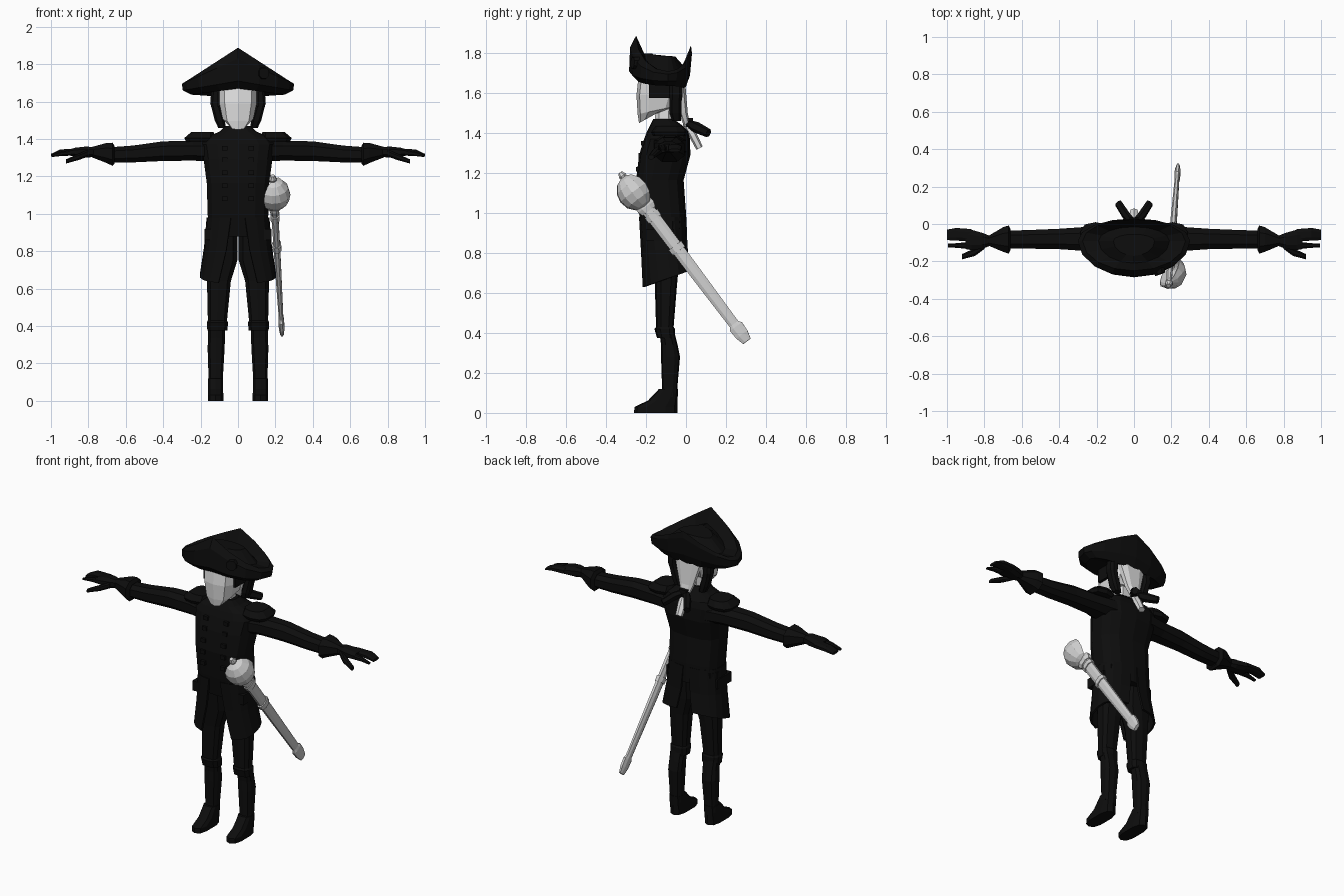
import bpy, bmesh, math
from mathutils import Vector


def material(name, value):
    m = bpy.data.materials.new(name)
    m.diffuse_color = (value, value, value, 1)
    return m


BLACK = material("black cloth", 0.004)
PALE = material("pale skin and hair", 0.75)
STEEL = material("steel", 0.62)


def loft(name, rings, mat, closed=True, mirror=False, thick=0):
    """Skin a list of equal-length point rings; cap the ends when closed."""
    bm = bmesh.new()
    rows = [[bm.verts.new(p) for p in r] for r in rings]
    n = len(rows[0])
    for a, b in zip(rows, rows[1:]):
        for i in range(n if closed else n - 1):
            j = (i + 1) % n
            bm.faces.new((a[i], a[j], b[j], b[i]))
    if closed:
        bm.faces.new(rows[0][::-1])
        bm.faces.new(rows[-1])
    bmesh.ops.recalc_face_normals(bm, faces=bm.faces)
    me = bpy.data.meshes.new(name)
    bm.to_mesh(me)
    bm.free()
    ob = bpy.data.objects.new(name, me)
    bpy.context.collection.objects.link(ob)
    me.materials.append(mat)
    if thick:
        ob.modifiers.new("thickness", 'SOLIDIFY').thickness = thick
    if mirror:
        ob.modifiers.new("mirror", 'MIRROR')
    return ob


def unit(t, e):
    c, s = math.cos(t), math.sin(t)
    return math.copysign(abs(c) ** e, c), math.copysign(abs(s) ** e, s)


def around(n, e):
    return [unit(2 * math.pi * (i + 0.5) / n, e) for i in range(n)]


def slab(z, cx, hx, yf, yb, n=10, e=0.7, zb=None):
    """Horizontal ring; zb tilts the back edge to another height."""
    zb = z if zb is None else zb
    return [(cx + hx * u, (yf + yb) / 2 + (yb - yf) / 2 * v,
             (z + zb) / 2 + (zb - z) / 2 * v) for u, v in around(n, e)]


def tower(name, rows, mat, mirror=False, n=10, e=0.7):
    return loft(name, [slab(*r, n=n, e=e) for r in rows], mat, mirror=mirror)


def limb(name, rows, mat, n=8, mirror=True):
    """Rings facing x: x, centre y, centre z, half y, half z."""
    return loft(name, [[(x, y + a * u, z + b * v) for u, v in around(n, 0.8)]
                       for x, y, z, a, b in rows], mat, mirror=mirror)


def rod(name, path, mat, n=8, side=Vector((1, 0, 0)), mirror=False):
    """Tube through (point, half width along side, half width across)."""
    pts = [Vector(p[0]) for p in path]
    d = (pts[-1] - pts[0]).normalized()
    a = (side - d * side.dot(d)).normalized()
    b = d.cross(a)
    return loft(name, [[p + a * r[1] * u + b * r[2] * v for u, v in around(n, 0.9)]
                       for p, r in zip(pts, path)], mat, mirror=mirror)


def box(name, lo, hi, mat, mirror=True):
    return loft(name, [[(lo[0], lo[1], z), (hi[0], lo[1], z),
                        (hi[0], hi[1], z), (lo[0], hi[1], z)]
                       for z in (lo[2], hi[2])], mat, mirror=mirror)


# Coat body and tails
tower("coat_body", [(0.88, 0, .160, -.215, .00), (1.0, 0, .165, -.235, .00),
                    (1.165, 0, .17, -.25, -.012), (1.29, 0, .187, -.235, .022),
                    (1.37, 0, .20, -.21, .02), (1.41, 0, .17, -.195, .01),
                    (1.44, 0, .10, -.18, -.02), (1.47, 0, .07, -.165, -.06)],
      BLACK, n=14)
tails = []
for z, hx, yf, yb, gap, drop in ((.98, .168, -.236, .002, 8, 0),
                                 (.82, .182, -.228, .008, 14, .3),
                                 (.67, .205, -.225, .022, 24, 1)):
    row = []
    for i in range(9):
        t = math.radians(-90 + gap + (180 - gap * 1.4) * i / 8)
        u, v = unit(t, 0.75)
        row.append((hx * u, (yf + yb) / 2 + (yb - yf) / 2 * v, z + .042 * v * drop))
    tails.append(row)
loft("coat_tails", tails, BLACK, closed=False, mirror=True, thick=0.012)

# Coat trimmings
for z in (1.08, 1.15, 1.22, 1.29, 1.35):
    box("coat_button", (.055, -.255 + max(0, z - 1.2) * .2, z - .012),
        (.085, -.2, z + .012), BLACK)
box("pocket_flap", (.13, -.20, .86), (.178, -.06, .92), BLACK)
tower("epaulette", [(1.385, .205, .075, -.165, .0), (1.405, .205, .085, -.175, .01),
                    (1.437, .19, .062, -.15, -.015)], BLACK, mirror=True)

# Arms, gauntlets and hands
limb("sleeve", [(.12, -.085, 1.335, .095, .06), (.24, -.08, 1.337, .07, .056),
                (.40, -.08, 1.335, .058, .056), (.56, -.082, 1.32, .053, .048),
                (.70, -.083, 1.315, .05, .042)], BLACK)
limb("gauntlet_cuff", [(.66, -.083, 1.315, .06, .05), (.67, -.083, 1.318, .08, .066),
                       (.70, -.083, 1.325, .07, .058), (.785, -.09, 1.33, .024, .028)],
     BLACK)
limb("palm", [(.76, -.09, 1.33, .024, .026), (.81, -.09, 1.33, .045, .032),
              (.87, -.085, 1.33, .058, .025), (.90, -.08, 1.328, .058, .018)], BLACK)
limb("fingers", [(.87, -.06, 1.33, .035, .02), (.95, -.055, 1.328, .036, .017),
                 (1.0, -.058, 1.313, .03, .008)], BLACK)
limb("index_finger", [(.87, -.115, 1.328, .022, .018), (.94, -.115, 1.322, .014, .013),
                      (.995, -.115, 1.31, .010, .007)], BLACK)
limb("thumb", [(.80, -.115, 1.325, .02, .02), (.85, -.15, 1.305, .022, .018),
               (.92, -.175, 1.28, .015, .012)], BLACK)

# Legs and shoes
tower("breeches", [(.96, .085, .085, -.19, -.02), (.75, .086, .085, -.165, -.035),
                   (.64, .102, .066, -.156, -.045), (.43, .11, .053, -.15, -.062),
                   (.42, .11, .058, -.158, -.055), (.375, .11, .056, -.145, -.055)],
      BLACK, mirror=True)
tower("stocking", [(.42, .115, .048, -.135, -.062), (.34, .115, .047, -.125, -.042),
                   (.28, .117, .047, -.125, -.03), (.13, .119, .04, -.12, -.043),
                   (.08, .12, .04, -.12, -.045)], BLACK, mirror=True)
tower("shoe", [(.0, .12, .043, -.26, -.043), (.03, .12, .043, -.258, -.043),
               (.062, .12, .042, -.19, -.042), (.12, .12, .042, -.135, -.04)],
      BLACK, mirror=True)

# Head, neck and hair
loft("head", [slab(1.45, 0, .045, -.235, -.13, zb=1.51),
              slab(1.495, 0, .085, -.242, -.05, zb=1.535),
              slab(1.59, 0, .103, -.248, -.02),
              slab(1.68, 0, .108, -.238, -.015)], PALE)
tower("neck", [(1.42, 0, .052, -.16, -.07), (1.56, 0, .05, -.155, -.06)], PALE, n=8)
tower("back_hair", [(1.43, 0, .022, -.01, .025), (1.50, 0, .05, -.035, .01),
                    (1.65, 0, .095, -.06, -.002)], PALE, n=8)
rod("ponytail", [((0, .0, 1.45), .02, .018), ((0, .035, 1.39), .028, .02),
                 ((0, .068, 1.325), .022, .018)], PALE, n=6)
tower("side_hair", [(1.46, .085, .022, -.07, -.025), (1.50, .098, .028, -.085, -.02),
                    (1.56, .115, .026, -.085, -.02), (1.59, .122, .028, -.085, -.015),
                    (1.66, .115, .03, -.085, -.015)], BLACK, mirror=True, n=8)
box("sideburn", (.085, -.185, 1.575), (.112, -.07, 1.66), BLACK)
rod("ribbon_bow", [((0, .0, 1.455), .02, .015), ((.045, .05, 1.43), .022, .028),
                   ((.085, .112, 1.40), .02, .022)], BLACK, n=6, mirror=True)
box("ribbon_knot", (-.025, .0, 1.43), (.025, .035, 1.475), BLACK, mirror=False)

# Cocked hat: each ring is tip x, tip z, front y, front z, back y, back z
hat = []
for tx, tz, fy, fz, by, bz in ((.12, 1.655, -.215, 1.675, -.03, 1.62),
                               (.25, 1.637, -.25, 1.67, -.005, 1.62),
                               (.295, 1.66, -.285, 1.71, .02, 1.69),
                               (.30, 1.695, -.28, 1.83, .03, 1.80),
                               (.275, 1.71, -.25, 1.888, .025, 1.84),
                               (.19, 1.71, -.21, 1.80, -.015, 1.74),
                               (.11, 1.785, -.17, 1.80, -.055, 1.785)):
    row = []
    for i in range(16):
        c, s = unit(2 * math.pi * i / 16, 1)
        ey, ez = (fy, fz) if s < 0 else (by, bz)
        row.append((tx * c, -.09 + (ey + .09) * abs(s), tz + (ez - tz) * (1 - abs(c))))
    hat.append(row)
loft("cocked_hat", hat, BLACK)
rod("hat_rosette", [((.13, -.24, 1.75), .035, .035), ((.14, -.268, 1.752), .03, .03)],
    BLACK)


# Sword: points along its slanted line, t = 0 at the hilt and 1 at the tip
def along(t):
    return Vector((.195 + .04 * t, -.20 + .50 * t, 1.03 - .665 * t))


rod("scabbard", [(along(0), .020, .036), (along(.45), .018, .033),
                 (along(.88), .013, .028), (along(.90), .016, .04),
                 (along(.96), .016, .037), (along(1.01), .010, .025)], STEEL)
for t in (.07, .31):
    rod("scabbard_band", [(along(t - .02), .026, .042), (along(t + .02), .025, .041)],
        STEEL)
rod("grip", [(along(-.23), .014, .016), (along(-.12), .017, .018),
             (along(.02), .014, .016)], STEEL)
rod("pommel", [(along(-.26), .012, .012), (along(-.235), .022, .022),
               (along(-.20), .014, .014)], STEEL)
rod("cross_guard", [(along(-.03), .026, .05), (along(.0), .028, .052),
                    (along(.03), .024, .042)], STEEL)

# Basket guard: open half shell bulging outward and forward
axis = (along(1) - along(0)).normalized()
out = Vector((.8, -.5, -.33))
out = (out - axis * out.dot(axis)).normalized()
wide = axis.cross(out)
centre = along(-.115)
shell = []
for i in range(7):
    a = math.pi * (.04 + .92 * i / 6)
    shell.append([centre - axis * .095 * math.cos(a) + math.sin(a) *
                  (out * .092 * math.sin(b) + wide * .088 * math.cos(b))
                  for b in (math.pi * k / 6 for k in range(7))])
loft("basket_guard", shell, STEEL, closed=False, thick=0.006)
